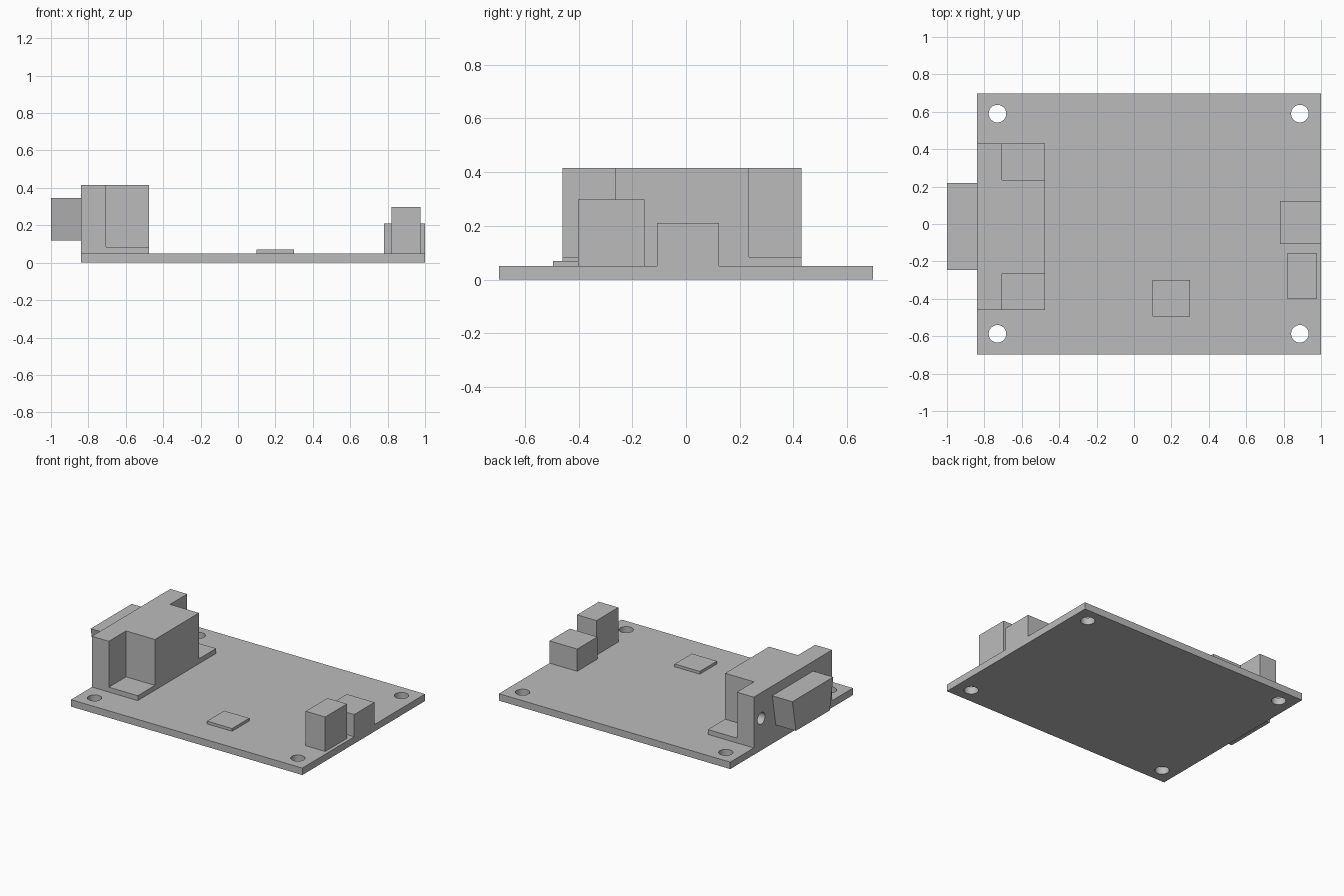
import bpy
import bmesh
from mathutils import Matrix, Vector

cube = bpy.data.objects.get("Cube")
if cube:
    bpy.data.objects.remove(cube, do_unlink=True)

# One flat grey for every part
GREY = (0.5, 0.5, 0.5, 1.0)
grey = bpy.data.materials.new("plain grey")
grey.use_nodes = True
grey.diffuse_color = GREY
grey.node_tree.nodes["Principled BSDF"].inputs["Base Color"].default_value = GREY


def finish(name, bm):
    bmesh.ops.recalc_face_normals(bm, faces=bm.faces[:])
    mesh = bpy.data.meshes.new(name)
    bm.to_mesh(mesh)
    bm.free()
    mesh.materials.append(grey)
    obj = bpy.data.objects.new(name, mesh)
    bpy.context.collection.objects.link(obj)
    return obj


def prism(name, outline, direction):
    """Extrude a closed outline along a direction."""
    bm = bmesh.new()
    face = bm.faces.new([bm.verts.new(p) for p in outline])
    new = bmesh.ops.extrude_face_region(bm, geom=[face])["geom"]
    verts = [v for v in new if isinstance(v, bmesh.types.BMVert)]
    bmesh.ops.translate(bm, verts=verts, vec=Vector(direction))
    return finish(name, bm)


def block(name, x, y, z):
    outline = [(x[0], y[0], z[0]), (x[1], y[0], z[0]),
               (x[1], y[1], z[0]), (x[0], y[1], z[0])]
    return prism(name, outline, (0, 0, z[1] - z[0]))


def drill(obj, centers, radius, depth, axis):
    """Cut round holes centred on the given points, along one axis."""
    turn = Matrix.Rotation(1.5707963, 4, "Y") if axis == "X" else Matrix()
    bm = bmesh.new()
    for c in centers:
        bmesh.ops.create_cone(bm, cap_ends=True, segments=32, radius1=radius,
                              radius2=radius, depth=depth,
                              matrix=Matrix.Translation(c) @ turn)
    cutter = finish(obj.name + "_cutter", bm)
    cutter.hide_render = True
    mod = obj.modifiers.new("holes", "BOOLEAN")
    mod.operation = "DIFFERENCE"
    mod.solver = "EXACT"
    mod.object = cutter
    bpy.ops.object.select_all(action="DESELECT")
    obj.select_set(True)
    bpy.context.view_layer.objects.active = obj
    bpy.ops.object.modifier_apply(modifier=mod.name)
    bpy.data.objects.remove(cutter, do_unlink=True)
    bpy.ops.object.shade_smooth_by_angle()


BOARD_TOP = 0.05
BACK = -0.84      # face of the board that carries the plug

# Circuit board with corner mounting holes
board = block("board", (BACK, 1.0), (-0.697, 0.697), (0, BOARD_TOP))
drill(board, [(x, y, 0) for x in (-0.73, 0.887) for y in (-0.587, 0.59)],
      0.047, 0.3, "Z")

# Connector: foot plate, then a T-shaped housing with two blind screw holes
block("connector_foot", (BACK, -0.475), (-0.46, 0.43), (BOARD_TOP, 0.085))
FLANGE, NOSE = -0.705, -0.475
tee = [(BACK, -0.46), (FLANGE, -0.46), (FLANGE, -0.265), (NOSE, -0.265),
       (NOSE, 0.235), (FLANGE, 0.235), (FLANGE, 0.43), (BACK, 0.43)]
housing = prism("connector_housing", [(x, y, 0.085) for x, y in tee], (0, 0, 0.33))
drill(housing, [(BACK, y, 0.23) for y in (-0.365, 0.345)], 0.042, 0.2, "X")

# Plug shell, narrower at the bottom
shell = [(-0.205, 0.12), (0.18, 0.12), (0.22, 0.345), (-0.245, 0.345)]
prism("plug_shell", [(BACK, y, z) for y, z in shell], (-0.16, 0, 0))

# Small parts on the board
block("chip", (0.10, 0.30), (-0.495, -0.30), (BOARD_TOP, 0.07))
block("data_socket", (0.78, 1.0), (-0.108, 0.122), (BOARD_TOP, 0.21))
block("power_socket", (0.82, 0.975), (-0.402, -0.155), (BOARD_TOP, 0.298))
